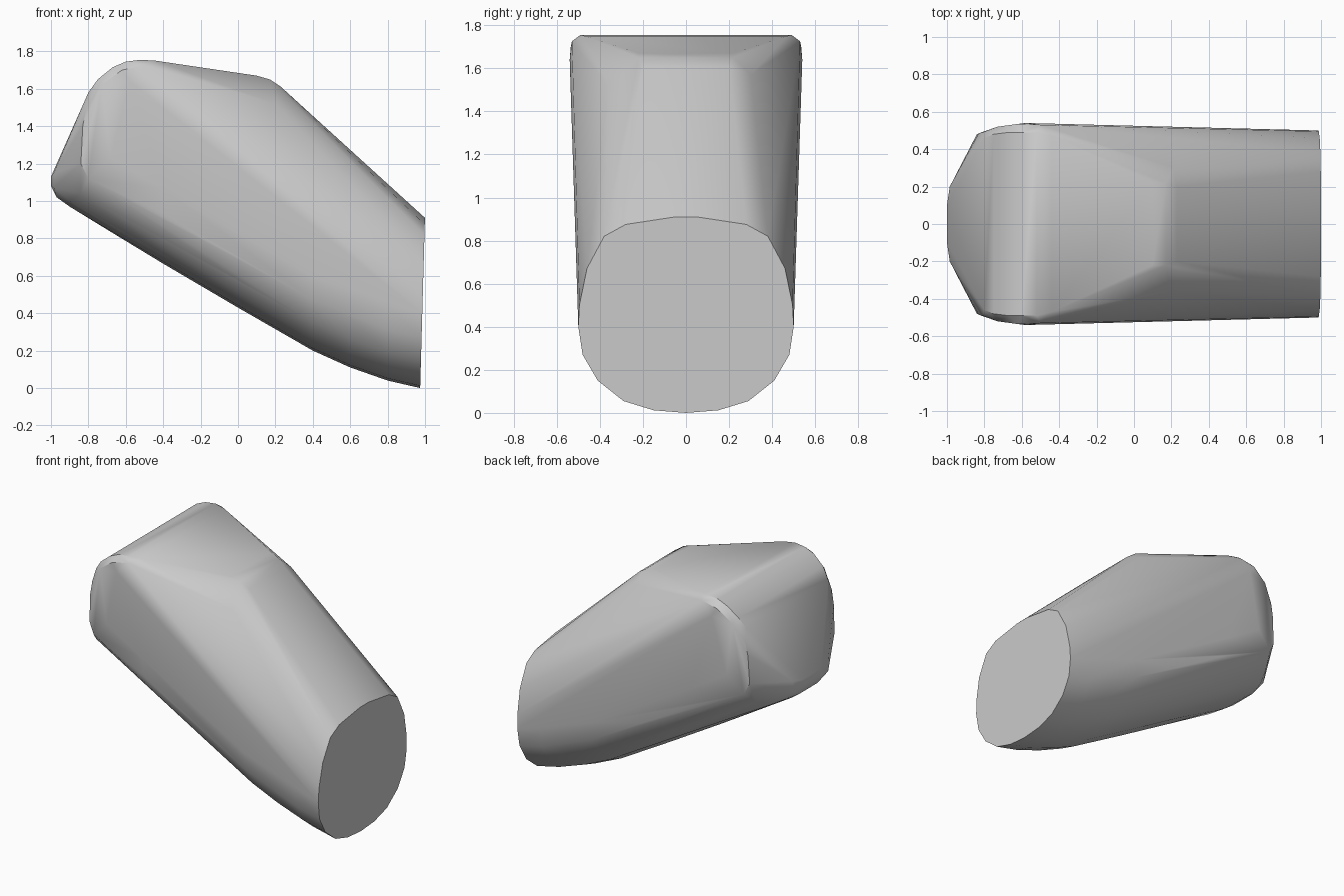
import bpy
import bmesh

cube = bpy.data.objects.get("Cube")
if cube:
    bpy.data.objects.remove(cube, do_unlink=True)

bm = bmesh.new()


def add(x, y, z, mirror=True):
    bm.verts.new((x, y, z))
    if mirror and y:
        bm.verts.new((x, -y, z))


# Rounded underside section, swept along the belly line
belly_arc = [(0, 0), (.15, .012), (.29, .055), (.41, .15), (.48, .27), (.5, .4)]
for x, z, flare in [(.8, .04, 1), (.6, .11, 1), (.4, .2, 1.01), (0, .43, 1.02),
                    (-.4, .665, 1.03), (-.68, .835, 1.03)]:
    for y, rise in belly_arc:
        add(x, y * flare, z + rise)

# Flat, slightly tilted end face
upper_arc = [(.495, .5), (.46, .67), (.38, .82), (.28, .875), (.05, .91)]
for y, z in belly_arc + upper_arc:
    add(.974 + .028 * z, y, z)

# Rounded upper edge running from side to side
for x, y, z in [(-.8, .46, 1.58), (-.75, .48, 1.65), (-.67, .49, 1.715),
                (-.6, .49, 1.745), (-.52, .49, 1.755), (-.44, .47, 1.75)]:
    add(x, y, z)

# Soft border of the side walls
for x, y, z in [(-.81, .49, 1.5), (-.73, .52, 1.62), (-.62, .535, 1.7),
                (-.5, .53, 1.725), (-.58, .54, 1.64), (-.83, .485, 1.4),
                (-.84, .48, 1.2), (-.8, .49, 1.12)]:
    add(x, y, z)

# Blunt rear nose
for x, y, z in [(-1, .1, 1.08), (-1, .1, 1.13), (-.985, .2, 1.07),
                (-.985, .2, 1.15), (-.97, .1, 1.02), (-.9, .1, .97),
                (-.9, .27, 1.0), (-.84, .4, 1.04)]:
    add(x, y, z)

# Crest where the top turns down toward the end face
for x, y, z in [(.1, .22, 1.67), (.17, .22, 1.65), (.23, .2, 1.61)]:
    add(x, y, z)
add(.21, .3, 1.57, mirror=False)
add(.2, -.36, 1.52, mirror=False)

# Skin all sections with one convex surface
hull = bmesh.ops.convex_hull(bm, input=bm.verts)
loose = {g for g in hull["geom_interior"] + hull["geom_unused"]
         if isinstance(g, bmesh.types.BMVert)}
bmesh.ops.delete(bm, geom=list(loose), context='VERTS')
bmesh.ops.dissolve_limit(bm, angle_limit=.01, verts=bm.verts, edges=bm.edges)
bmesh.ops.recalc_face_normals(bm, faces=bm.faces)

mesh = bpy.data.meshes.new("tapered_body")
bm.to_mesh(mesh)
bm.free()
body = bpy.data.objects.new("tapered_body", mesh)
bpy.context.collection.objects.link(body)
bpy.context.view_layer.objects.active = body
body.select_set(True)
bpy.ops.object.shade_smooth_by_angle(angle=.6)
